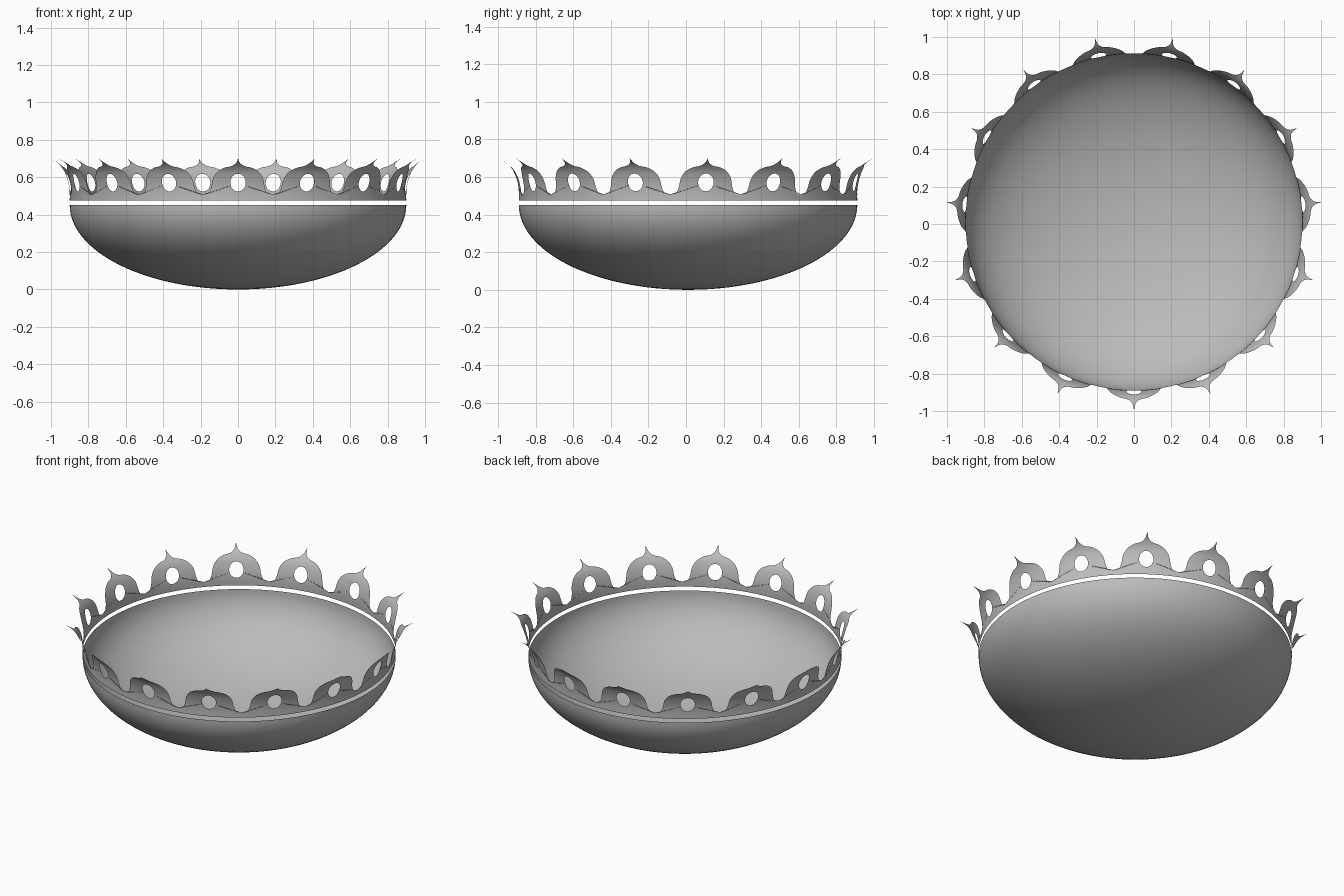
import bpy, bmesh, math
from mathutils import Vector

if "Cube" in bpy.data.objects:
    bpy.data.objects.remove(bpy.data.objects["Cube"])

RADIUS = 0.9
CENTER_Y = 0.011
PETALS = 15
PITCH = math.tau / PETALS
HALF = RADIUS * PITCH / 2
BAND_Z = 0.476

metal = bpy.data.materials.new("grey_metal")
metal.use_nodes = True
grey = (0.5, 0.5, 0.5, 1)
metal.diffuse_color = grey
metal.node_tree.nodes["Principled BSDF"].inputs["Base Color"].default_value = grey


def finish(bm, name):
    mesh = bpy.data.meshes.new(name)
    bm.to_mesh(mesh)
    bm.free()
    mesh.materials.append(metal)
    mesh.shade_smooth()
    obj = bpy.data.objects.new(name, mesh)
    obj.location.y = CENTER_Y
    bpy.context.collection.objects.link(obj)


def spline(points, steps):
    """Smooth curve through the points."""
    pts = [Vector(p) for p in points]
    ext = [2 * pts[0] - pts[1]] + pts + [2 * pts[-1] - pts[-2]]
    out = []
    for a, b, c, d in zip(ext, ext[1:], ext[2:], ext[3:]):
        for i in range(steps):
            t = i / steps
            out.append(0.5 * (2 * b + (c - a) * t + (2 * a - 5 * b + 4 * c - d) * t**2
                              + (3 * b - a - 3 * c + d) * t**3))
    return out + [pts[-1]]


# Bowl: open half ellipsoid
bm = bmesh.new()
bmesh.ops.create_uvsphere(bm, u_segments=120, v_segments=64, radius=1)
bmesh.ops.delete(bm, geom=[v for v in bm.verts if v.co.z > 0.001], context='VERTS')
for v in bm.verts:
    v.co = (v.co.x * RADIUS, v.co.y * RADIUS, 0.452 * (v.co.z + 1))
finish(bm, "bowl")

# Crown: flared ring of pierced, pointed petals
flare = spline([(0.45, 0.9), (0.52, 0.9), (0.57, 0.907), (0.62, 0.923),
                (0.65, 0.941), (0.675, 0.966), (0.7, 1.0055)], 8)


def flare_radius(z):
    for a, b in zip(flare, flare[1:]):
        if z <= b.x:
            return a.y + (b.y - a.y) * (z - a.x) / (b.x - a.x)
    return flare[-1].y


# Half outline from the tip, over the shoulder, to the valley and the band's lower edge
half = spline([(0, 0.7), (0.009, 0.677), (0.032, 0.66), (0.072, 0.65), (0.108, 0.629),
               (0.132, 0.594), (0.142, 0.55), (0.152, 0.523), (0.167, 0.511),
               (HALF, 0.508)], 5)
half += [Vector((HALF, z)) for z in (0.497, 0.486, BAND_Z)]
half += [Vector((HALF * (1 - i / 12), BAND_Z)) for i in range(1, 13)]
outline = half + [Vector((-p.x, p.y)) for p in half[-2:0:-1]]

hole = Vector((0, 0.571))
RINGS = 8
bm = bmesh.new()
for k in range(PETALS):
    rings = []
    for r in range(RINGS + 1):
        ring = []
        for p in outline:
            ray = (p - hole).normalized()
            inner = hole + Vector((ray.x * 0.041, ray.y * 0.047))
            q = inner.lerp(p, r / RINGS)
            angle = -math.pi / 2 + k * PITCH + q.x / RADIUS
            rad = flare_radius(q.y)
            ring.append(bm.verts.new((rad * math.cos(angle), rad * math.sin(angle), q.y)))
        rings.append(ring)
    n = len(outline)
    for a, b in zip(rings, rings[1:]):
        for i in range(n):
            j = (i + 1) % n
            bm.faces.new((a[i], a[j], b[j], b[i]))
bmesh.ops.remove_doubles(bm, verts=bm.verts, dist=0.0002)
bmesh.ops.recalc_face_normals(bm, faces=bm.faces)
finish(bm, "petal_crown")
